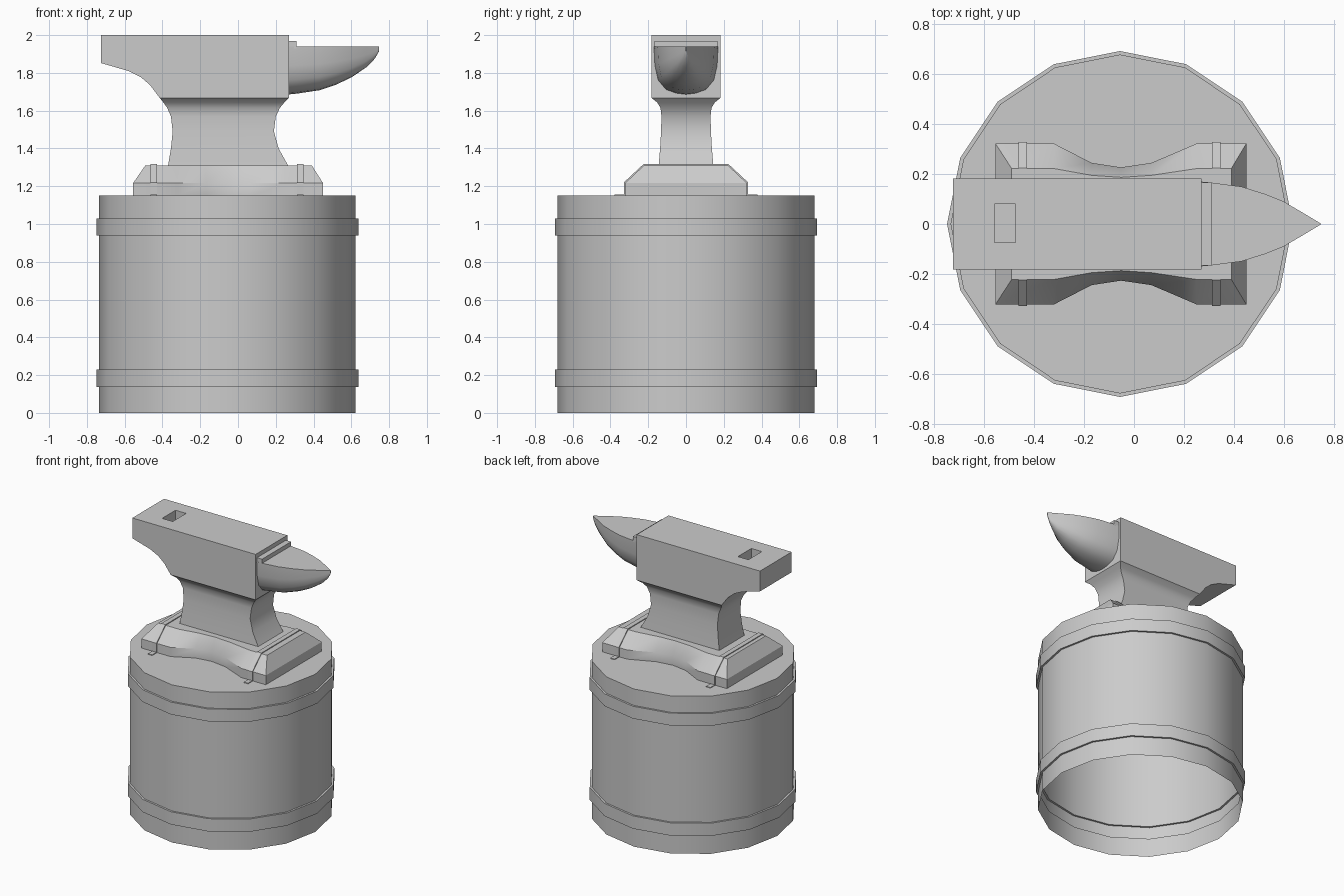
import bpy, bmesh, math

if "Cube" in bpy.data.objects:
    bpy.data.objects.remove(bpy.data.objects["Cube"])

CX = -0.056  # centre of stump and base


def make(name, verts, faces, smooth=True):
    me = bpy.data.meshes.new(name)
    bm = bmesh.new()
    vs = [bm.verts.new(v) for v in verts]
    for f in faces:
        bm.faces.new([vs[i] for i in f])
    bmesh.ops.recalc_face_normals(bm, faces=bm.faces)
    bm.to_mesh(me)
    bm.free()
    ob = bpy.data.objects.new(name, me)
    bpy.context.collection.objects.link(ob)
    if smooth:
        bpy.ops.object.select_all(action='DESELECT')
        ob.select_set(True)
        bpy.context.view_layer.objects.active = ob
        bpy.ops.object.shade_smooth_by_angle(angle=math.radians(32))
    return ob


def loft(name, rings, caps=(True, True), smooth=True):
    """Skin a list of equal-length closed rings."""
    n = len(rings[0])
    verts = [p for r in rings for p in r]
    faces = [(k * n + i, k * n + (i + 1) % n, (k + 1) * n + (i + 1) % n, (k + 1) * n + i)
             for k in range(len(rings) - 1) for i in range(n)]
    if caps[0]:
        faces.append(range(n))
    if caps[1]:
        faces.append(range((len(rings) - 1) * n, len(rings) * n))
    return make(name, verts, faces, smooth)


def box(name, x0, x1, y0, y1, z0, z1):
    return loft(name, [[(x0, y0, z), (x1, y0, z), (x1, y1, z), (x0, y1, z)]
                       for z in (z0, z1)], smooth=False)


# Round stump: one shell with two raised hoops, open underneath
R, H = 0.679, 0.693
profile = [(R, 0), (R, .137), (H, .137), (H, .23), (R, .23),
           (R, .94), (H, .94), (H, 1.03), (R, 1.03), (R, 1.15)]
loft("stump", [[(CX + r * math.cos(i * math.pi / 8), r * math.sin(i * math.pi / 8), z)
                for i in range(16)] for r, z in profile], caps=(False, True))


# Anvil foot with scooped long sides
def foot_ring(front, z):
    return [(x, -y, z) for x, y in front] + [(x, y, z) for x, y in reversed(front)]


outer = [(-.555, .322), (-.32, .322), (-.17, .245), (-.052, .227), (.07, .245), (.25, .322), (.45, .322)]
inner = [(-.49, .222), (-.32, .222), (-.17, .195), (-.052, .187), (.07, .195), (.25, .222), (.39, .222)]
loft("anvil_foot", [foot_ring(outer, 1.15), foot_ring(outer, 1.217), foot_ring(inner, 1.311)])

# Straps that hold the foot down
half = [(.378, 1.155), (.329, 1.155), (.329, 1.22), (.225, 1.317)]
under = [(.378, 1.148), (.320, 1.148), (.320, 1.215), (.220, 1.308)]
path = half + [(-y, z) for y, z in reversed(half)]
path_in = under + [(-y, z) for y, z in reversed(under)]
for side, x in (("left", -.445), ("right", .329)):
    a = .017
    loft("strap_" + side, [[(x - a, *p), (x + a, *p), (x + a, *q), (x - a, *q)]
                           for p, q in zip(path, path_in)], smooth=False)

# Waist: left x, right x, half depth, height
waist = [(-.37, .265, .145, 1.31), (-.355, .215, .137, 1.40), (-.346, .19, .132, 1.49),
         (-.355, .20, .13, 1.57), (-.375, .222, .135, 1.615), (-.395, .245, .152, 1.643),
         (-.415, .27, .183, 1.668)]
loft("anvil_waist", [[(l, -d, z), (r, -d, z), (r, d, z), (l, d, z)] for l, r, d, z in waist])

# Body with the curved heel
side = [(-.725, 2), (-.725, 1.852), (-.58, 1.81), (-.515, 1.778), (-.465, 1.735),
        (-.415, 1.668), (.27, 1.668), (.27, 2)]
body = loft("anvil_body", [[(x, y, z) for x, z in side] for y in (-.183, .183)])

# Square tool hole in the face
cutter = box("hole_cutter", -.56, -.475, -.075, .08, 1.89, 2.1)
cutter.hide_render = True
cutter.hide_viewport = True
mod = body.modifiers.new("hole", 'BOOLEAN')
mod.operation = 'DIFFERENCE'
mod.object = cutter

# Step between face and horn
box("horn_step", .268, .311, -.167, .167, 1.93, 1.97)

# Horn: x, half width, bottom height; U-shaped sections with a flat top
section = [(1, 0), (.97, .4), (.87, .7), (.62, .9), (.3, .975), (0, 1)]
section += [(-w, t) for w, t in reversed(section[:-1])]
horn = [(.268, .170, 1.686), (.31, .166, 1.69), (.43, .150, 1.708), (.52, .122, 1.738),
        (.60, .090, 1.776), (.68, .043, 1.83), (.725, .016, 1.876), (.747, .003, 1.915)]
loft("anvil_horn", [[(x, w * u, 1.94 - (1.94 - b) * t) for u, t in section] for x, w, b in horn])
